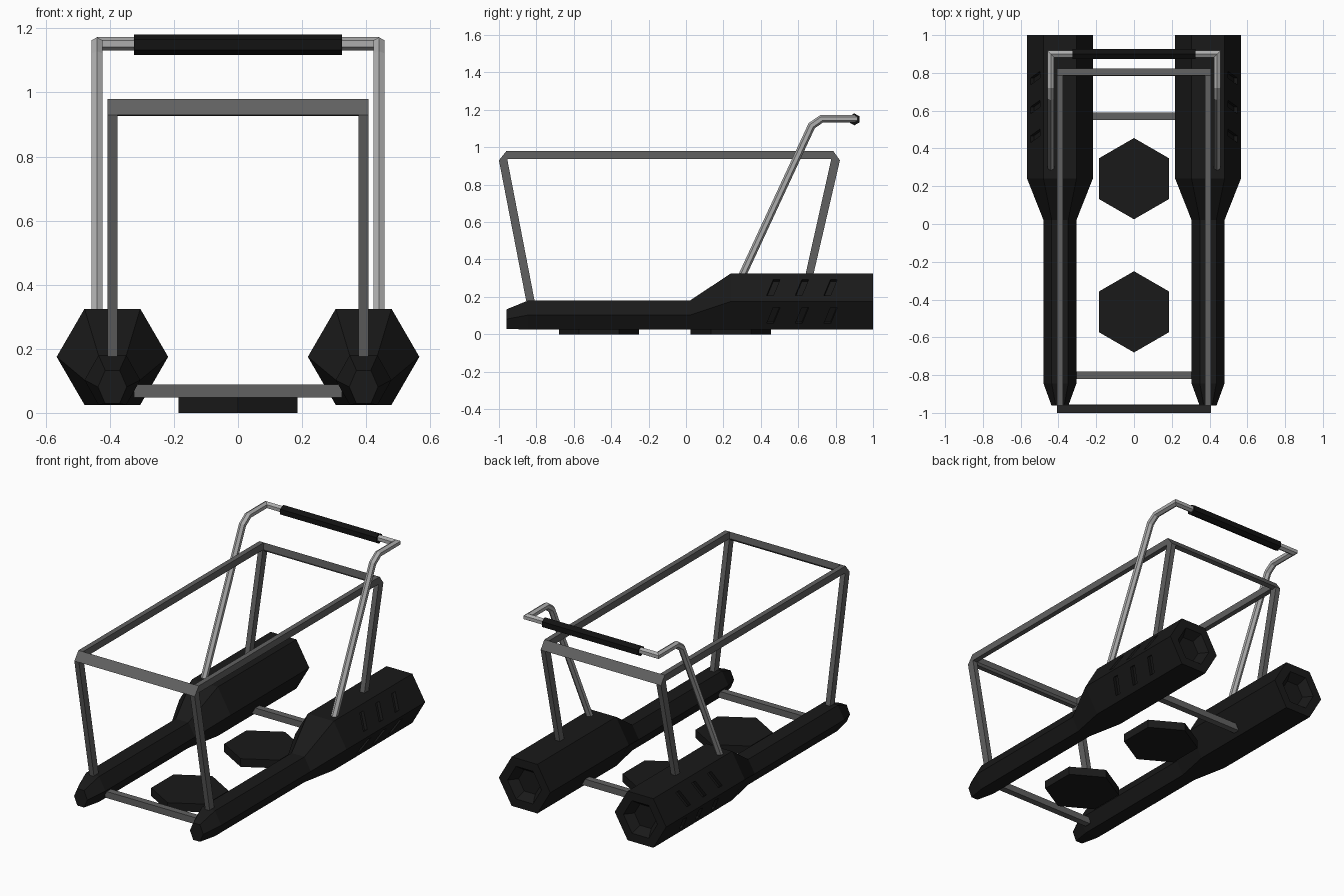
import bpy, bmesh, math
from mathutils import Vector

if "Cube" in bpy.data.objects:
    bpy.data.objects.remove(bpy.data.objects["Cube"])


def material(name, v):
    m = bpy.data.materials.new(name)
    m.diffuse_color = (v, v, v, 1)
    m.use_nodes = True
    m.node_tree.nodes["Principled BSDF"].inputs["Base Color"].default_value = m.diffuse_color
    return m


BLACK = material("black_plastic", 0.01)
GRIP = material("black_rubber", 0.006)
GREY = material("grey_metal", 0.12)
SILVER = material("silver_metal", 0.42)


def finish(name, bm, mat, mirror=False):
    bmesh.ops.recalc_face_normals(bm, faces=bm.faces)
    me = bpy.data.meshes.new(name)
    bm.to_mesh(me)
    bm.free()
    ob = bpy.data.objects.new(name, me)
    bpy.context.collection.objects.link(ob)
    if mat:
        me.materials.append(mat)
    if mirror:
        ob.modifiers.new("mirror", 'MIRROR')
    return ob


def loft(bm, rings):
    """Skin a list of point rings and cap both ends."""
    vs = [[bm.verts.new(p) for p in r] for r in rings]
    n = len(vs[0])
    for a, b in zip(vs, vs[1:]):
        for i in range(n):
            j = (i + 1) % n
            bm.faces.new((a[i], a[j], b[j], b[i]))
    bm.faces.new(vs[0][::-1])
    bm.faces.new(vs[-1])


def extrude_x(profile, x0, x1):
    bm = bmesh.new()
    loft(bm, [[(x, y, z) for y, z in profile] for x in (x0, x1)])
    return bm


def hex_ring(cx, y, cz, rx, rz):
    return [(cx + rx * math.cos(k * math.pi / 3), y, cz + rz * math.sin(k * math.pi / 3))
            for k in range(6)]


def tube(path, r, side, n=6):
    """Mitred sweep of an n-sided section along a path."""
    pts = [Vector(p) for p in path]
    d = (pts[1] - pts[0]).normalized()
    u = Vector(side)
    w = d.cross(u).normalized()
    ring = [pts[0] + r * (w * math.cos(2 * math.pi * k / n) + u * math.sin(2 * math.pi * k / n))
            for k in range(n)]
    rings = [ring]
    for i in range(1, len(pts)):
        d = (pts[i] - pts[i - 1]).normalized()
        nxt = (pts[i + 1] - pts[i]).normalized() if i + 1 < len(pts) else d
        nor = (d + nxt).normalized()
        ring = [v + d * ((pts[i] - v).dot(nor) / d.dot(nor)) for v in ring]
        rings.append(ring)
    bm = bmesh.new()
    loft(bm, rings)
    return bm


# Side pods: hexagonal hull, thin at the front, thick and hollowed at the back
CX, CZ = 0.392, 0.175
S = 2 / math.sqrt(3)
bm = bmesh.new()
loft(bm, [hex_ring(CX, -0.96, 0.081, 0.045, 0.052 * S),
          hex_ring(CX, -0.845, 0.1025, 0.087, 0.0775 * S),
          hex_ring(CX, 0.02, 0.1025, 0.087, 0.0775 * S),
          hex_ring(CX, 0.24, CZ, 0.174, 0.15 * S),
          hex_ring(CX, 1.0, CZ, 0.174, 0.15 * S),
          hex_ring(CX, 1.0, CZ, 0.115, 0.1 * S),
          hex_ring(CX, 0.95, CZ, 0.075, 0.065 * S)])
pod = finish("side_pod", bm, BLACK)

# Slanted vent slots cut into the outer pod faces
bm = bmesh.new()
for y in (0.467, 0.62, 0.773):
    for s in (1, -1):
        nor = Vector((math.cos(math.pi / 6), 0, s * 0.5))
        t = Vector((-s * 0.5, 0, math.cos(math.pi / 6)))
        base = Vector((CX, y, CZ)) + nor * 0.15
        prof = [(-0.036, -0.05), (0.0, -0.05), (0.036, 0.05), (0.0, 0.05)]
        loft(bm, [[base + nor * h + t * b + Vector((0, a, 0)) for a, b in prof]
                  for h in (-0.02, 0.03)])
cutter = finish("vent_cutter", bm, None)
cutter.hide_render = True
mod = pod.modifiers.new("vents", 'BOOLEAN')
mod.object = cutter
mod.operation = 'DIFFERENCE'
mod.solver = 'EXACT'
bpy.context.view_layer.objects.active = pod
bpy.ops.object.modifier_apply(modifier="vents")
bpy.data.objects.remove(cutter)
pod.modifiers.new("mirror", 'MIRROR')

# Basket frame: two side loops and two bevelled end bars
side = [(-0.847, 0.14), (-1.0, 0.93), (-0.96, 0.98), (0.787, 0.98), (0.823, 0.93),
        (0.672, 0.28), (0.63, 0.28), (0.777, 0.938), (-0.956, 0.938), (-0.802, 0.14)]
finish("frame_side", extrude_x(side, 0.376, 0.407), GREY, True)
finish("frame_front_bar", extrude_x(
    [(-1.0, 0.93), (-0.96, 0.98), (-0.956, 0.94), (-0.966, 0.927)], -0.407, 0.407), GREY)
finish("frame_rear_bar", extrude_x(
    [(0.823, 0.93), (0.787, 0.98), (0.783, 0.94), (0.79, 0.927)], -0.407, 0.407), GREY)

# Low cross bars joining the pods
for name, y, x in (("front_cross_bar", -0.8, 0.325), ("rear_cross_bar", 0.57, 0.31)):
    sq = [(y - 0.02, 0.048), (y + 0.02, 0.048), (y + 0.02, 0.088), (y - 0.02, 0.088)]
    finish(name, extrude_x(sq, -x, x), GREY)

# Hexagonal hover plates
for name, y in (("front_hover_plate", -0.465), ("rear_hover_plate", 0.24)):
    bm = bmesh.new()
    loft(bm, [[(0.215 * math.sin(k * math.pi / 3), y + 0.215 * math.cos(k * math.pi / 3), z)
               for k in range(6)] for z in (0, 0.05)])
    finish(name, bm, BLACK)

# Push handle and its rubber grip
half = [(0.44, 0.28, 0.27), (0.44, 0.672, 1.115), (0.44, 0.725, 1.152), (0.44, 0.9, 1.152)]
path = half + [(-x, y, z) for x, y, z in half[::-1]]
finish("push_handle", tube(path, 0.0205, (1, 0, 0)), SILVER)
finish("handle_grip", tube([(-0.325, 0.9, 1.149), (0.325, 0.9, 1.149)], 0.032, (0, 1, 0)), GRIP)
